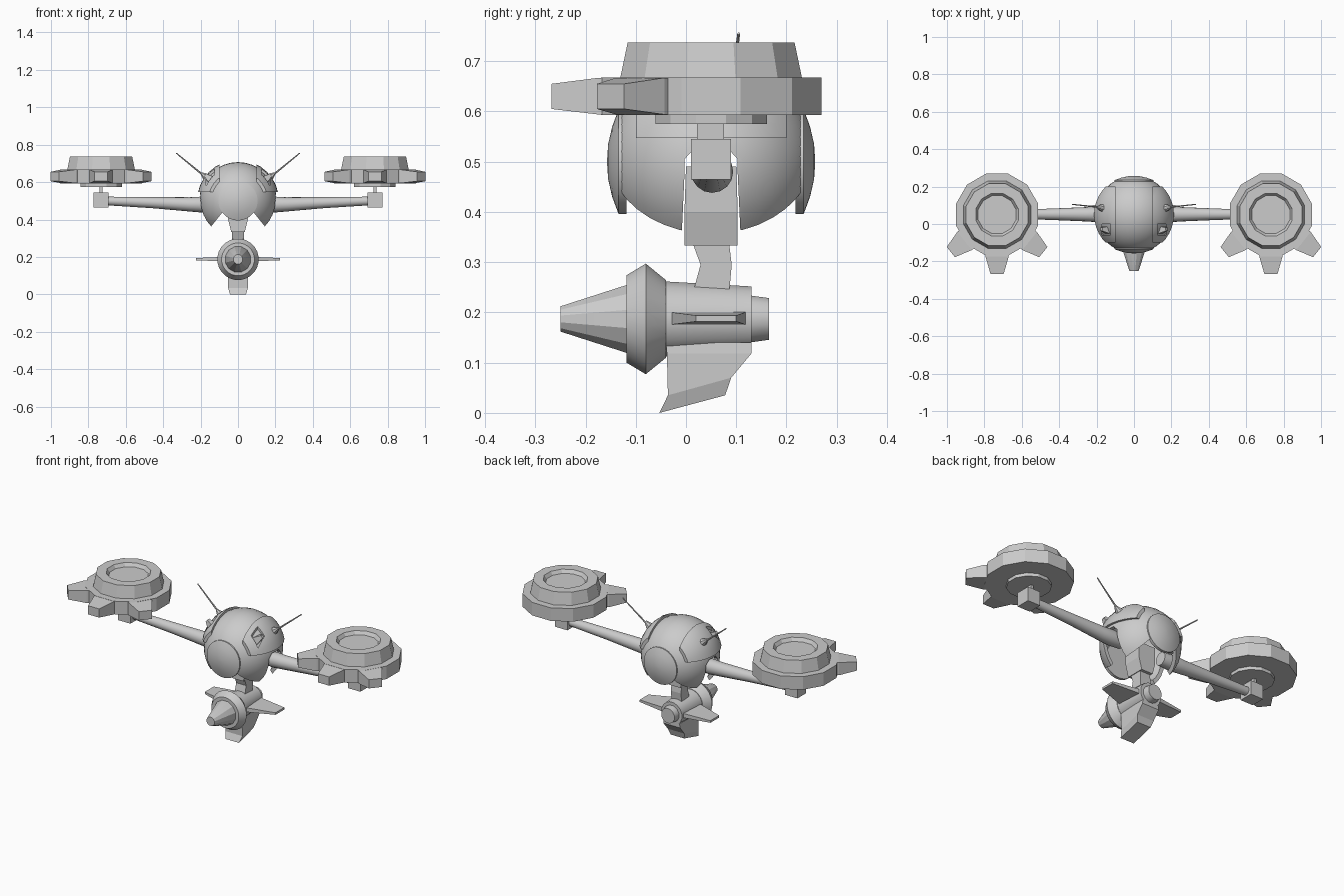
import bpy, bmesh
from math import sin, cos, pi, radians
from mathutils import Vector, Matrix

cube = bpy.data.objects.get("Cube")
if cube:
    bpy.data.objects.remove(cube, do_unlink=True)

grey = bpy.data.materials.new("hull_grey")
grey.use_nodes = True
colour = (0.6, 0.6, 0.6, 1)
grey.diffuse_color = colour
for node in grey.node_tree.nodes:
    if node.type == 'BSDF_PRINCIPLED':
        node.inputs["Base Color"].default_value = colour

CENTRE = Vector((0, 0.05, 0.5))


def finish(name, bm, smooth=None):
    """Turn a bmesh into a grey object, smooth below the given angle."""
    bmesh.ops.recalc_face_normals(bm, faces=bm.faces)
    mesh = bpy.data.meshes.new(name)
    bm.to_mesh(mesh)
    bm.free()
    mesh.materials.append(grey)
    ob = bpy.data.objects.new(name, mesh)
    bpy.context.collection.objects.link(ob)
    if smooth:
        shade(ob, smooth)
    return ob


def shade(ob, angle):
    bpy.ops.object.select_all(action='DESELECT')
    ob.select_set(True)
    bpy.context.view_layer.objects.active = ob
    bpy.ops.object.shade_smooth_by_angle(angle=radians(angle))


def loft(name, rings, smooth=None):
    """Skin a row of equal rings and cap both ends."""
    bm = bmesh.new()
    rows = [[bm.verts.new(p) for p in ring] for ring in rings]
    n = len(rows[0])
    for a, b in zip(rows, rows[1:]):
        for i in range(n):
            j = (i + 1) % n
            bm.faces.new((a[i], a[j], b[j], b[i]))
    bm.faces.new(rows[0])
    bm.faces.new(rows[-1])
    return finish(name, bm, smooth)


def lathe(name, profile, origin, axis, sides, smooth=None):
    """Revolve (radius, height) pairs about an axis through origin."""
    turn = Vector(axis).to_track_quat('Z', 'Y')
    origin = Vector(origin)
    angles = [(i + 0.5) * 2 * pi / sides for i in range(sides)]
    return loft(name, [[origin + turn @ Vector((r * cos(a), r * sin(a), h))
                        for a in angles] for r, h in profile], smooth)


def rect(x, y, z, hx, hy):
    return [Vector((x + i * hx, y + j * hy, z)) for i, j in ((-1, -1), (1, -1), (1, 1), (-1, 1))]


def box(name, x, y, z):
    mx, my = (x[0] + x[1]) / 2, (y[0] + y[1]) / 2
    return loft(name, [rect(mx, my, h, x[1] - mx, y[1] - my) for h in z])


def ball(name, radius):
    bm = bmesh.new()
    place = Matrix.Translation(CENTRE) @ Matrix.Rotation(pi / 2, 4, 'X')
    bmesh.ops.create_uvsphere(bm, u_segments=32, v_segments=20, radius=radius, matrix=place)
    return finish(name, bm)


def carve(ob, tool, mode='DIFFERENCE'):
    """Apply a boolean and discard the tool."""
    mod = ob.modifiers.new("cut", 'BOOLEAN')
    mod.operation, mod.object, mod.solver = mode, tool, 'EXACT'
    bpy.context.view_layer.update()
    mesh = bpy.data.meshes.new_from_object(ob.evaluated_get(bpy.context.evaluated_depsgraph_get()))
    ob.modifiers.clear()
    ob.data = mesh
    bpy.data.objects.remove(tool, do_unlink=True)


# Hollow body, open underneath and notched around the arms
body = ball("body_shell", 0.207)
carve(body, ball("hollow", 0.186))
wedge = [(-0.07, 0.455), (0.07, 0.455), (0.21, 0.28), (-0.21, 0.28)]
carve(body, loft("wedge", [[(x, y, z) for x, z in wedge] for y in (-0.4, 0.5)]))
notch = [(-0.062, 0.28), (-0.053, 0.475), (-0.053, 0.505), (-0.03, 0.53)]
notch += [(-y, z) for y, z in reversed(notch)]
carve(body, loft("notch", [[(x, 0.05 + y, z) for y, z in notch] for x in (-0.4, 0.4)]))
shade(body, 30)

# Domed caps at the front and back
for name, d in (("front_cap", -1), ("back_cap", 1)):
    lathe(name, [(0.105, 0.168), (0.105, 0.184), (0.1, 0.186), (0.07, 0.197),
                 (0.035, 0.205), (0.005, 0.207)], CENTRE, (0, d, 0), 32, 30)

for side, s in (("left", 1), ("right", -1)):
    # Raised shoulder panel with a small window recess
    panel = ball(side + "_shoulder_panel", 0.219)
    carve(panel, ball("inside", 0.2))
    carve(panel, box("keep", sorted((s * 0.1, s * 0.3)), (-0.1, 0.2), (0.547, 0.8)), 'INTERSECT')
    carve(panel, box("window", sorted((s * 0.125, s * 0.17)), (-0.06, 0.0), (0.56, 0.8)))
    shade(panel, 30)
    out = Vector((s * 0.16, 0.01, 0.13)).normalized()
    lathe(side + "_shoulder_stud", [(0.03, 0), (0.012, 0.045)],
          (s * 0.14, -0.03, 0.61), out, 4)

    # Antenna
    lathe(side + "_antenna_base", [(0.024, 0), (0.02, 0.03), (0.007, 0.06)],
          (s * 0.15, 0.085, 0.61), out, 8, 30)
    tip = Vector((s * 0.33, 0.105, 0.755))
    foot = Vector((s * 0.19, 0.09, 0.64))
    lathe(side + "_antenna", [(0.005, 0), (0.003, (tip - foot).length)],
          foot, tip - foot, 6, 40)

    # Tapered arm, end block and rotor post
    path = [(0.13, 0.478, 0.036), (0.2, 0.48, 0.042), (0.26, 0.481, 0.038),
            (0.45, 0.49, 0.03), (0.7, 0.499, 0.023)]
    loft(side + "_arm", [[(s * x, 0.052 + r * cos(i * pi / 8), z + r * sin(i * pi / 8))
                          for i in range(16)] for x, z, r in path], 30)
    hub = s * 0.732
    box(side + "_arm_block", (hub - 0.04, hub + 0.04), (0.01, 0.09), (0.465, 0.545))
    box(side + "_rotor_post", (hub - 0.008, hub + 0.008), (0.022, 0.076), (0.54, 0.58))

    # Twelve-sided rotor housing with a recessed top
    lathe(side + "_rotor", [(0.115, 0.575), (0.115, 0.593), (0.227, 0.593), (0.227, 0.668),
                            (0.187, 0.668), (0.172, 0.737), (0.118, 0.737), (0.105, 0.718)],
          (hub, 0.05, 0), (0, 0, 1), 12)

    # Three tapered teeth on the front of each housing
    for k, a in enumerate((-51, 0, 51)):
        spin = Matrix.Translation((hub, 0.05, 0)) @ Matrix.Rotation(radians(a), 4, 'Z')
        rings = []
        for d, w, lo, hi in ((0.15, 0.062, 0.594, 0.667), (0.224, 0.062, 0.594, 0.667),
                             (0.318, 0.035, 0.605, 0.655)):
            rings.append([spin @ Vector(p) for p in
                          ((-w, -d, lo), (w, -d, lo), (w, -d, hi), (-w, -d, hi))])
        loft(f"{side}_rotor_tooth_{k + 1}", rings)

    # Pod wing, thinner and shorter at the tip
    loft(side + "_pod_wing", [[(s * x, y0, 0.188 - t), (s * x, y1, 0.188 - t),
                               (s * x, y1, 0.188 + t), (s * x, y0, 0.188 + t)]
                              for x, y0, y1, t in ((0.05, -0.035, 0.12, 0.013),
                                                   (0.225, 0.02, 0.1, 0.006))])

# Neck between the body and the pod
loft("upper_neck", [rect(0, 0.05, 0.333, 0.036, 0.053), rect(0, 0.05, 0.4, 0.053, 0.053),
                    rect(0, 0.05, 0.49, 0.053, 0.05)])
loft("lower_neck", [rect(0, 0.05, 0.24, 0.032, 0.036), rect(0, 0.06, 0.295, 0.032, 0.031),
                    rect(0, 0.05, 0.336, 0.032, 0.036)])

# Pod hanging underneath
POD = (0, 0, 0.187)
lathe("pod_nose", [(0.026, -0.25), (0.07, -0.118), (0.07, -0.1)], POD, (0, 1, 0), 12, 25)
lathe("pod_collar", [(0.088, -0.118), (0.111, -0.08), (0.078, -0.04)], POD, (0, 1, 0), 24, 30)
lathe("pod_barrel", [(0.078, -0.06), (0.076, -0.04), (0.066, 0.13)], POD, (0, 1, 0), 16, 30)
lathe("pod_exhaust", [(0.048, 0.12), (0.048, 0.13), (0.043, 0.165)], POD, (0, 1, 0), 12, 35)

# Fin under the pod, narrowing to its swept foot
fin = [(0.05, -0.04, 0.13, 0.14), (0.053, -0.038, 0.13, 0.118),
       (0.053, -0.036, 0.09, 0.07), (0.043, -0.053, 0.078, 0.035)]
rings = []
for w, y0, y1, z in fin:
    front_z = {0.07: 0.035, 0.035: 0.0}.get(z, z)
    rings.append([(-w, y0, front_z), (w, y0, front_z), (w, y1, z), (-w, y1, z)])
loft("pod_fin", rings)
